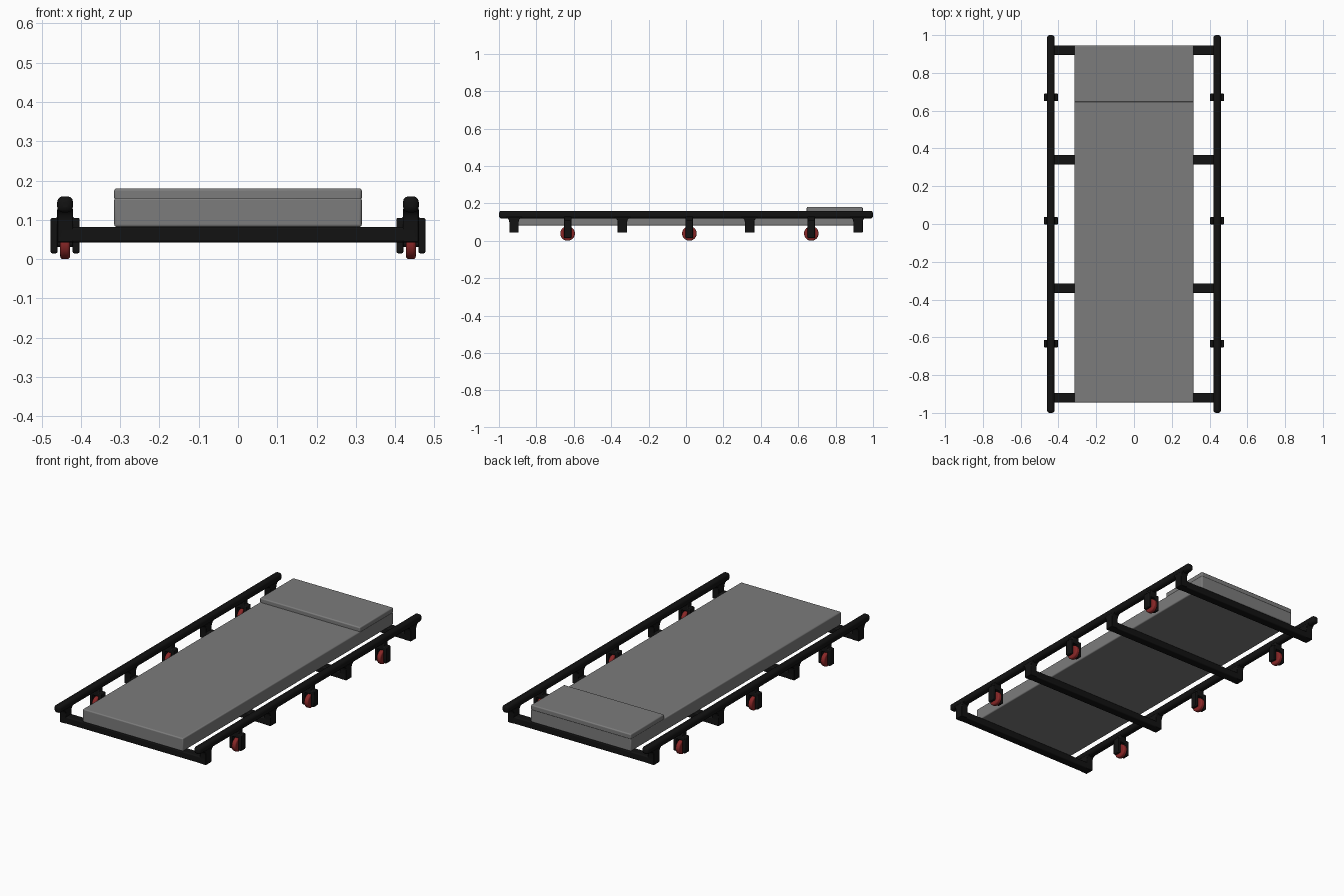
import bpy
import bmesh
import math
from mathutils import Matrix

cube = bpy.data.objects.get("Cube")
if cube:
    bpy.data.objects.remove(cube, do_unlink=True)


def material(name, colour):
    m = bpy.data.materials.new(name)
    m.use_nodes = True
    m.diffuse_color = colour
    bsdf = m.node_tree.nodes["Principled BSDF"]
    bsdf.inputs["Base Color"].default_value = colour
    bsdf.inputs["Roughness"].default_value = 0.6
    return m


BLACK = material("black frame", (0.006, 0.006, 0.006, 1))
GREY = material("grey padding", (0.2, 0.2, 0.2, 1))
RED = material("red wheel", (0.25, 0.02, 0.02, 1))


def finish(name, bm, mat, bevel=0.0, segments=3):
    bmesh.ops.recalc_face_normals(bm, faces=bm.faces)
    mesh = bpy.data.meshes.new(name)
    bm.to_mesh(mesh)
    bm.free()
    obj = bpy.data.objects.new(name, mesh)
    bpy.context.collection.objects.link(obj)
    mesh.materials.append(mat)
    if bevel:
        mod = obj.modifiers.new("Bevel", "BEVEL")
        mod.width = bevel
        mod.segments = segments
        mod.limit_method = "ANGLE"
        mod.angle_limit = math.radians(40)
    bpy.ops.object.select_all(action="DESELECT")
    obj.select_set(True)
    bpy.context.view_layer.objects.active = obj
    bpy.ops.object.shade_smooth_by_angle(angle=math.radians(40))
    return obj


def box(name, x, y, z, mat, bevel):
    """Box from (low, high) pairs on each axis."""
    bm = bmesh.new()
    bmesh.ops.create_cube(bm, size=1)
    for v in bm.verts:
        for i, (low, high) in enumerate((x, y, z)):
            v.co[i] = low if v.co[i] < 0 else high
    return finish(name, bm, mat, bevel)


def prism(name, points, axis, low, high, mat, bevel):
    """Outline of (horizontal, z) points extruded along x or y."""
    bm = bmesh.new()
    place = (lambda a, z: (low, a, z)) if axis == "x" else (lambda a, z: (a, low, z))
    face = bm.faces.new([bm.verts.new(place(a, z)) for a, z in points])
    moved = bmesh.ops.extrude_face_region(bm, geom=[face])["geom"]
    step = (high - low, 0, 0) if axis == "x" else (0, high - low, 0)
    bmesh.ops.translate(bm, vec=step, verts=[g for g in moved if isinstance(g, bmesh.types.BMVert)])
    return finish(name, bm, mat, bevel, 2)


def disc(name, x, y, z, radius, width, mat, bevel):
    bm = bmesh.new()
    turn = Matrix.Translation((x, y, z)) @ Matrix.Rotation(math.pi / 2, 4, "Y")
    bmesh.ops.create_cone(bm, cap_ends=True, segments=32, radius1=radius,
                          radius2=radius, depth=width, matrix=turn)
    return finish(name, bm, mat, bevel)


RAIL_X = 0.44
BAR_Y = (-0.92, -0.34, 0.34, 0.92)
WHEEL_Y = (-0.633, 0.018, 0.67)

# Padding and raised headrest
box("pad", (-0.315, 0.315), (-0.945, 0.945), (0.082, 0.156), GREY, 0.006)
box("headrest", (-0.315, 0.315), (0.645, 0.945), (0.15, 0.18), GREY, 0.006)

# Cross bars under the pad
for i, y in enumerate(BAR_Y):
    box(f"cross_bar_{i + 1}", (-0.455, 0.455), (y - 0.025, y + 0.025),
        (0.043, 0.082), BLACK, 0.006)

for side, s in (("left", 1), ("right", -1)):
    cx = s * RAIL_X
    # Long side rail
    box(f"{side}_rail", (cx - 0.02, cx + 0.02), (-1, 1), (0.119, 0.16), BLACK, 0.014)

    # Flared posts joining the cross bars to the rail
    half = [(0.025, 0.043), (0.025, 0.1), (0.028, 0.112), (0.035, 0.121), (0.045, 0.126)]
    for i, y in enumerate(BAR_Y):
        outline = [(y + a, z) for a, z in half] + [(y - a, z) for a, z in reversed(half)]
        prism(f"{side}_post_{i + 1}", outline, "x", cx - 0.02, cx + 0.02, BLACK, 0.005)

    # Casters: neck, forked bracket, axle and wheel
    fork = [(0.037, 0.015), (0.037, 0.105), (0.02, 0.105), (0.02, 0.13)]
    inner = [(0.019, 0.085), (0.019, 0.015)]
    for i, y in enumerate(WHEEL_Y):
        outline = [(cx + a, z) for a, z in fork]
        outline += [(cx - a, z) for a, z in reversed(fork)]
        outline += [(cx - a, z) for a, z in reversed(inner)]
        outline += [(cx + a, z) for a, z in inner]
        prism(f"{side}_fork_{i + 1}", outline, "y", y - 0.02, y + 0.02, BLACK, 0.004)
        disc(f"{side}_axle_{i + 1}", cx, y, 0.04, 0.009, 0.06, BLACK, 0)
        disc(f"{side}_wheel_{i + 1}", cx, y, 0.039, 0.039, 0.025, RED, 0.007)
